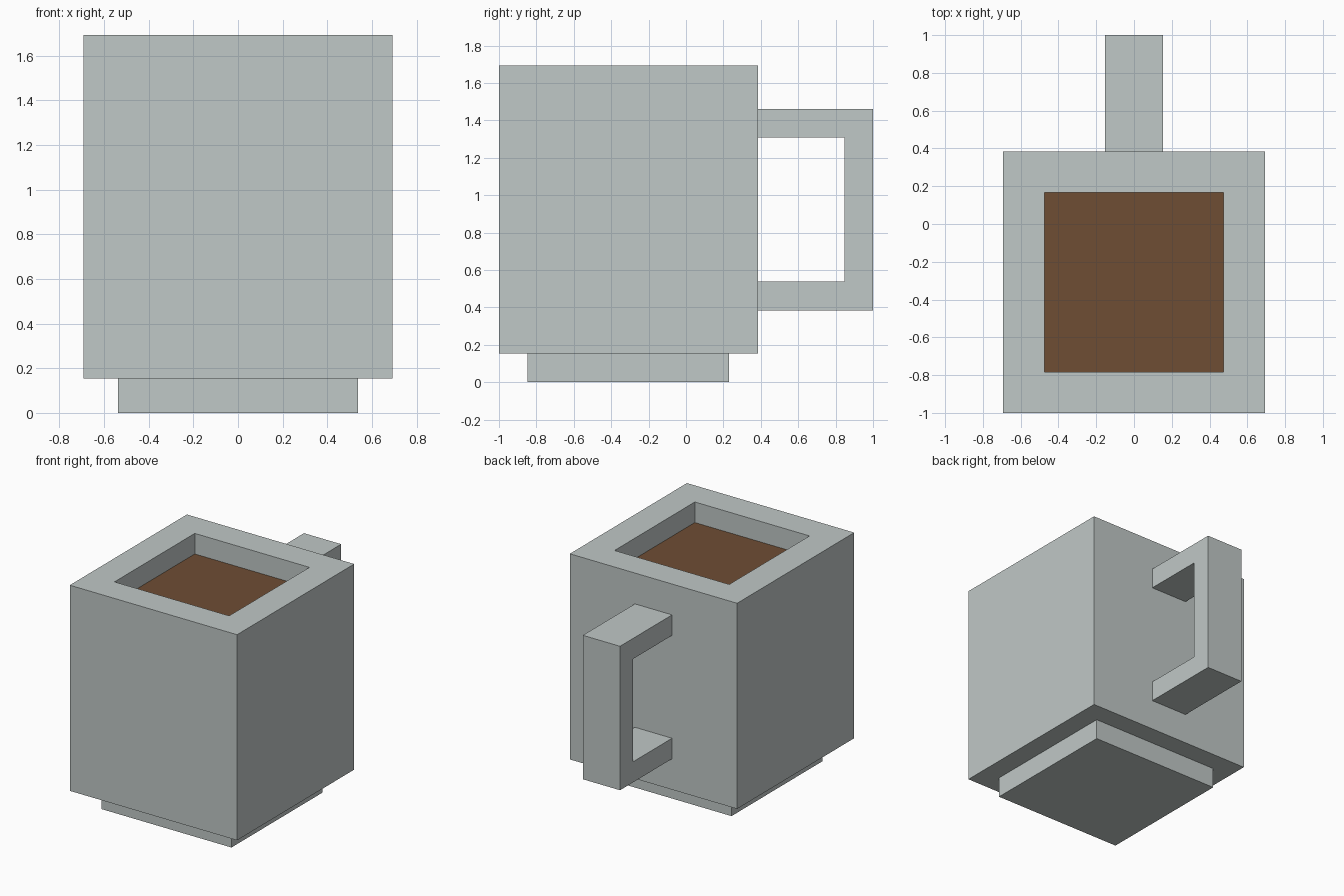
import bpy
import bmesh
from mathutils import Vector

cube = bpy.data.objects.get("Cube")
if cube:
    bpy.data.objects.remove(cube, do_unlink=True)

U = 2 / 13          # block unit: the mug is 13 units long
BODY_Y = -2 * U     # body centre, leaving room for the handle behind


def make_material(name, color):
    mat = bpy.data.materials.new(name)
    mat.use_nodes = True
    mat.diffuse_color = color
    mat.node_tree.nodes["Principled BSDF"].inputs["Base Color"].default_value = color
    return mat


ceramic = make_material("pale grey ceramic", (0.53, 0.58, 0.57, 1))
coffee = make_material("coffee brown", (0.156, 0.074, 0.034, 1))


def finish(name, bm, *materials):
    bmesh.ops.recalc_face_normals(bm, faces=bm.faces)
    mesh = bpy.data.meshes.new(name)
    bm.to_mesh(mesh)
    bm.free()
    for mat in materials:
        mesh.materials.append(mat)
    obj = bpy.data.objects.new(name, mesh)
    bpy.context.collection.objects.link(obj)
    return obj


def block(size, center):
    bm = bmesh.new()
    bmesh.ops.create_cube(bm, size=1)
    bmesh.ops.scale(bm, vec=Vector(size) * U, verts=bm.verts)
    bmesh.ops.translate(bm, vec=center, verts=bm.verts)
    return bm


# Body: a block with a square well sunk into the top, coffee on its floor
bm = block((9, 9, 10), (0, BODY_Y, 6 * U))
top = max(bm.faces, key=lambda f: f.calc_center_median().z)
bmesh.ops.inset_region(bm, faces=[top], thickness=2 * U)
well = bmesh.ops.extrude_discrete_faces(bm, faces=[top])["faces"][0]
bmesh.ops.translate(bm, vec=(0, 0, -U), verts=well.verts)
well.material_index = 1
finish("mug_body", bm, ceramic, coffee)

# Foot: a smaller slab under the body
finish("foot", block((7, 7, 1), (0, BODY_Y, U / 2)), ceramic)

# Handle: C-shaped side profile (y, z) extruded across x
profile = [(2.5, 2.5), (6.5, 2.5), (6.5, 9.5), (2.5, 9.5),
           (2.5, 8.5), (5.5, 8.5), (5.5, 3.5), (2.5, 3.5)]
bm = bmesh.new()
side = bm.faces.new([bm.verts.new((-U, y * U, z * U)) for y, z in profile])
extruded = bmesh.ops.extrude_face_region(bm, geom=[side])["geom"]
bmesh.ops.translate(bm, vec=(2 * U, 0, 0),
                    verts=[v for v in extruded if isinstance(v, bmesh.types.BMVert)])
finish("handle", bm, ceramic)
